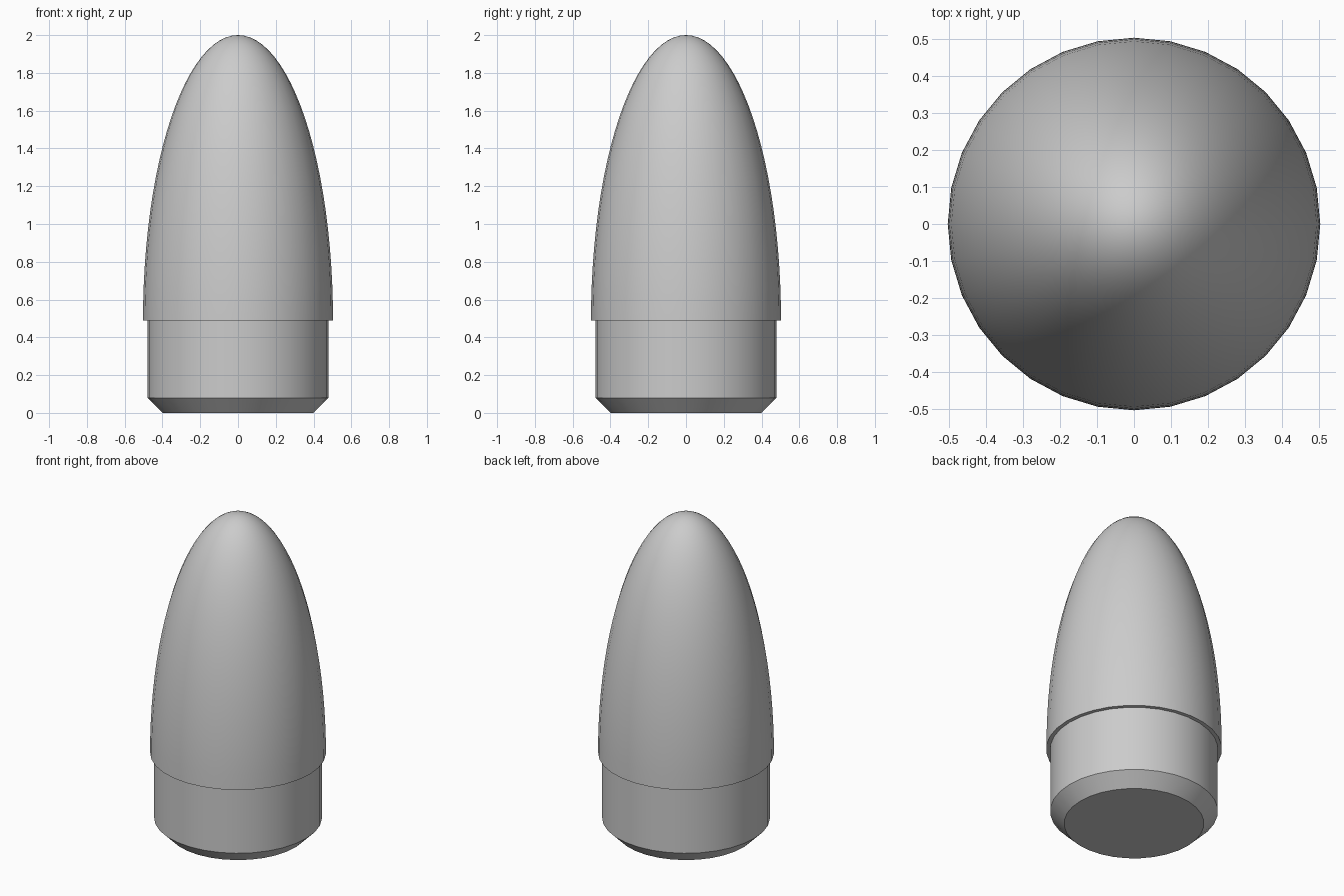
import bpy, bmesh, math

if "Cube" in bpy.data.objects:
    bpy.data.objects.remove(bpy.data.objects["Cube"])

SIDES = 32
RINGS = 24
BASE_Z, TIP_R = 0.49, 0.503

# Profile (radius, height): chamfered base, straight casing, step, elliptical nose
profile = [(0.40, 0.0), (0.48, 0.08), (0.48, BASE_Z)]
for i in range(RINGS):
    a = math.pi / 2 * i / RINGS
    profile.append((TIP_R * math.cos(a), BASE_Z + (2.0 - BASE_Z) * math.sin(a)))

# Lathe the profile into a closed body
bm = bmesh.new()
loops = []
for r, z in profile:
    loops.append([bm.verts.new((r * math.cos(2 * math.pi * k / SIDES),
                                r * math.sin(2 * math.pi * k / SIDES), z))
                  for k in range(SIDES)])
for lo, hi in zip(loops, loops[1:]):
    for k in range(SIDES):
        n = (k + 1) % SIDES
        bm.faces.new((lo[k], lo[n], hi[n], hi[k]))

# Flat base and pointed fan at the nose
bm.faces.new(loops[0][::-1])
apex = bm.verts.new((0, 0, 2.0))
for k in range(SIDES):
    bm.faces.new((loops[-1][k], loops[-1][(k + 1) % SIDES], apex))

mesh = bpy.data.meshes.new("bullet_body")
bm.to_mesh(mesh)
bm.free()
body = bpy.data.objects.new("bullet_body", mesh)
bpy.context.collection.objects.link(body)

# Smooth sides, crisp chamfer and step
bpy.context.view_layer.objects.active = body
body.select_set(True)
bpy.ops.object.shade_smooth_by_angle(angle=math.radians(30))
